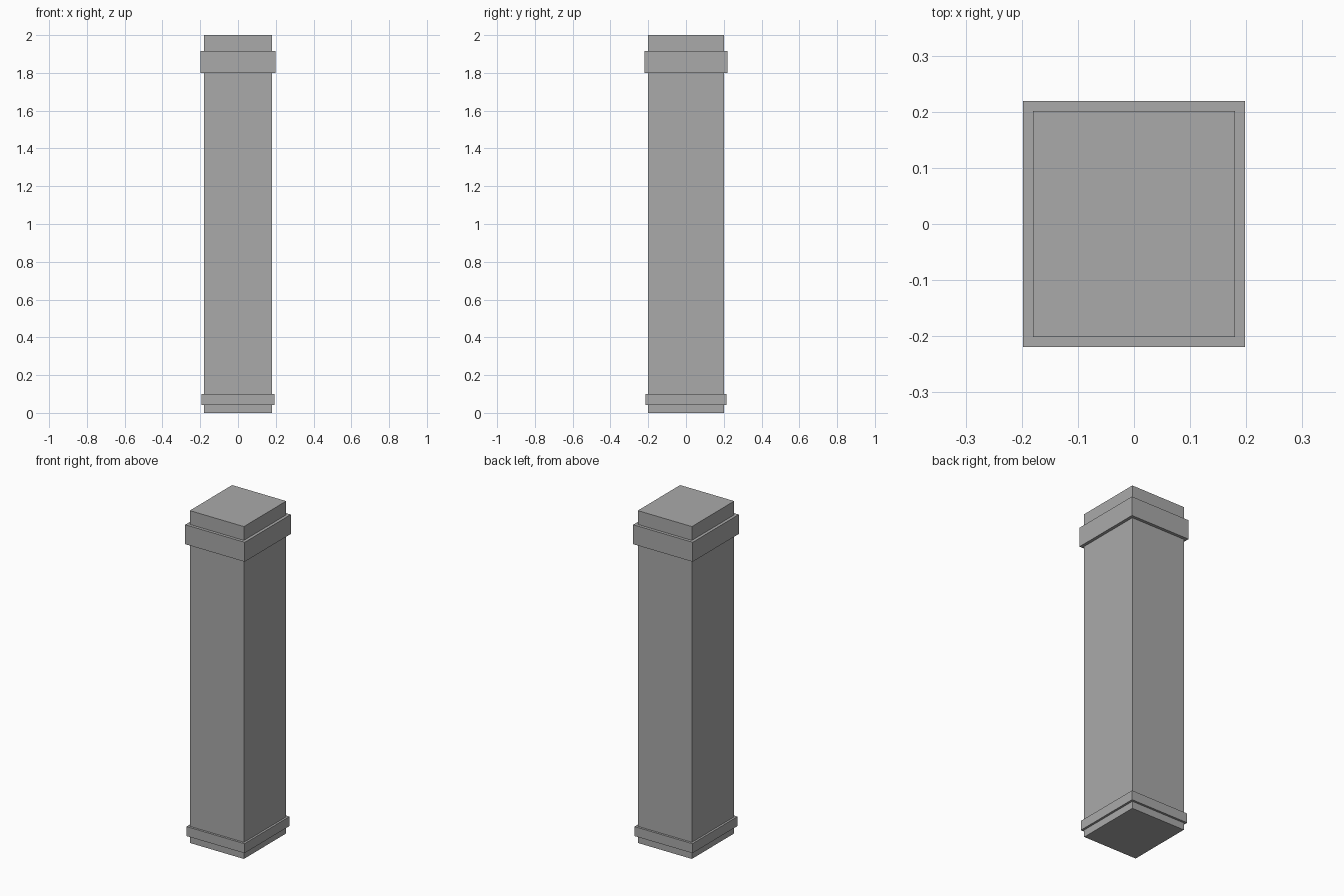
import bpy

# Remove the default cube
cube = bpy.data.objects.get("Cube")
if cube:
    bpy.data.objects.remove(cube, do_unlink=True)

# Plain stone grey
stone = bpy.data.materials.new("stone_grey")
stone.use_nodes = True
grey = (0.4, 0.4, 0.4, 1)
stone.diffuse_color = grey
stone.node_tree.nodes["Principled BSDF"].inputs["Base Color"].default_value = grey


def block(name, width, depth, bottom, top):
    """Flat-sided block centred on the pillar axis."""
    bpy.ops.mesh.primitive_cube_add(size=1, location=(0, 0, (bottom + top) / 2))
    obj = bpy.context.object
    obj.name = name
    obj.scale = (width, depth, top - bottom)
    bpy.ops.object.transform_apply(location=False, rotation=False, scale=True)
    obj.data.materials.append(stone)
    return obj


# Shaft with a band near each end
block("pillar_shaft", 0.36, 0.402, 0, 2)
block("base_band", 0.386, 0.428, 0.043, 0.1)
block("capital_band", 0.396, 0.438, 1.8, 1.917)
